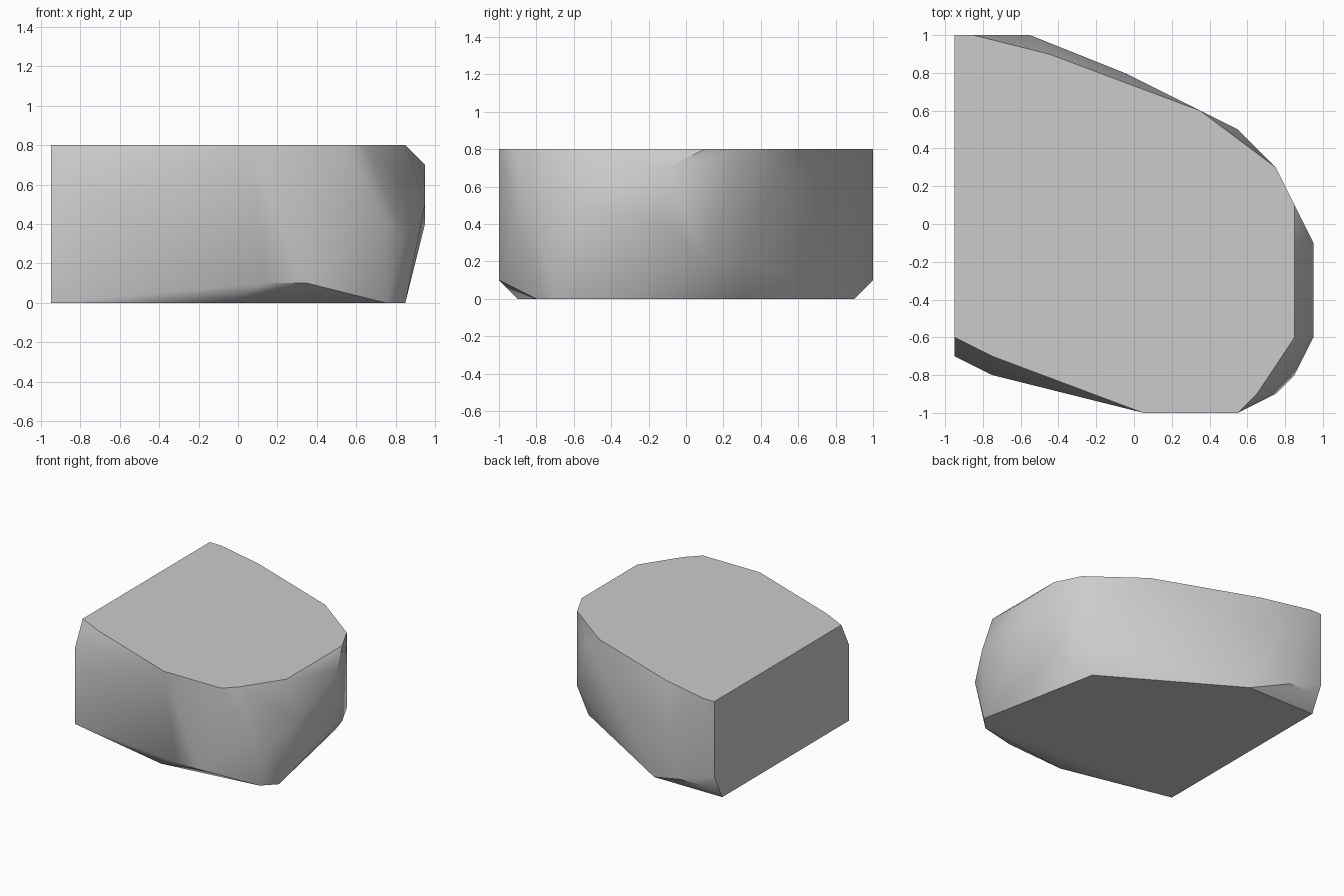
import bpy
import bmesh
import math

# Start without the default cube
cube = bpy.data.objects.get("Cube")
if cube:
    bpy.data.objects.remove(cube, do_unlink=True)


def flat_colour(name, rgb):
    """Make a plain matte material for the viewport and the render."""
    mat = bpy.data.materials.new(name)
    mat.use_nodes = True
    mat.diffuse_color = (*rgb, 1)
    shader = mat.node_tree.nodes["Principled BSDF"]
    shader.inputs["Base Color"].default_value = (*rgb, 1)
    shader.inputs["Roughness"].default_value = 0.9
    return mat


def hull_object(name, points, material):
    """Wrap a skin around corner points and merge its coplanar triangles."""
    bm = bmesh.new()
    for point in points:
        bm.verts.new(point)
    result = bmesh.ops.convex_hull(bm, input=bm.verts[:])
    unused = [g for g in result["geom_interior"] if isinstance(g, bmesh.types.BMVert)]
    bmesh.ops.delete(bm, geom=unused, context="VERTS")
    bmesh.ops.dissolve_limit(bm, angle_limit=math.radians(0.5),
                             verts=bm.verts[:], edges=bm.edges[:])
    bmesh.ops.recalc_face_normals(bm, faces=bm.faces[:])
    mesh = bpy.data.meshes.new(name)
    bm.to_mesh(mesh)
    bm.free()
    mesh.materials.append(material)
    obj = bpy.data.objects.new(name, mesh)
    bpy.context.collection.objects.link(obj)
    bpy.ops.object.select_all(action="DESELECT")
    obj.select_set(True)
    bpy.context.view_layer.objects.active = obj
    bpy.ops.object.shade_smooth_by_angle(angle=math.radians(40))
    return obj


# Flat top and flat underside, each as an outline
height = 0.8
top = [(-.95, -.6), (-.75, -.7), (.05, -1), (.55, -1), (.65, -.9), (.85, -.6),
       (.85, .1), (.75, .3), (.35, .6), (-.45, .9), (-.85, 1), (-.95, 1)]
underside = [(-.95, -.7), (-.05, -.9), (.75, -.8), (.85, -.7),
             (.65, .3), (-.35, .9), (-.95, .9)]

# Bulging corners of the chipped sides: front, left end, then back
front_corners = [(-.95, -.7, .6), (-.75, -.8, .5), (.15, -1, .1), (.35, -1, .1),
                 (.75, -.9, .4), (.85, -.8, .35)]
end_corners = [(.95, -.6, .5), (.95, -.1, .7), (.95, -.1, .4),
               (.85, .1, .2), (.75, .3, .2)]
back_corners = [(.55, .5, .7), (-.05, .8, .6), (-.55, 1, .5),
                (-.65, 1, .1), (-.85, 1, .1), (-.95, 1, .2)]

stone = flat_colour("stone grey", (0.6, 0.6, 0.6))
corners = [(x, y, height) for x, y in top] + [(x, y, 0) for x, y in underside]
hull_object("rock", corners + front_corners + end_corners + back_corners, stone)
